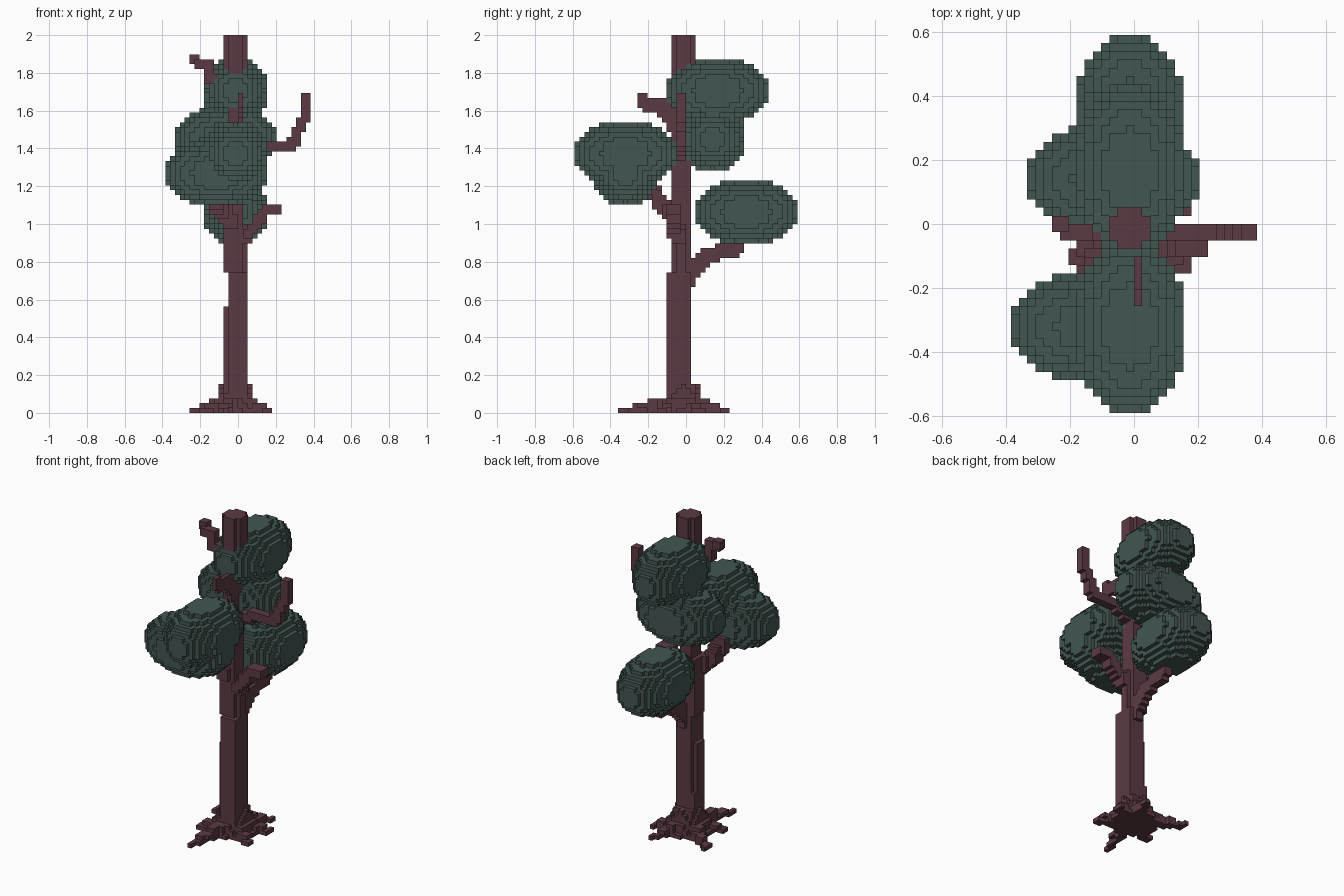
import bpy
import math
from mathutils import Vector

if "Cube" in bpy.data.objects:
    bpy.data.objects.remove(bpy.data.objects["Cube"])

V = 2 / 78  # edge length of one cube


def material(name, rgb):
    m = bpy.data.materials.new(name)
    m.diffuse_color = (*rgb, 1)
    m.use_nodes = True
    m.node_tree.nodes["Principled BSDF"].inputs["Base Color"].default_value = m.diffuse_color
    return m


BARK = material("dark_red_bark", (0.105, 0.042, 0.056))
LEAF = material("grey_green_leaf", (0.054, 0.093, 0.083))


def box(x0, x1, y0, y1, z0, z1):
    """Cells of an inclusive box."""
    return {(x, y, z) for x in range(x0, x1 + 1)
            for y in range(y0, y1 + 1) for z in range(z0, z1 + 1)}


def blob(center, half):
    """Cells of a cubed ellipsoid: centre cell and half-size in cells."""
    r = [h + 0.85 for h in half]
    cells = set()
    for x, y, z in box(-half[0], half[0], -half[1], half[1], -half[2], half[2]):
        if (x / r[0]) ** 2 + (y / r[1]) ** 2 + (z / r[2]) ** 2 <= 1:
            cells.add((x + center[0], y + center[1], z + center[2]))
    return cells


def limb(points, brush=(2, 2, 2)):
    """Cells swept along a polyline with a small box brush."""
    cells = set()
    for a, b in zip(points, points[1:]):
        a, b = Vector(a), Vector(b)
        n = int((b - a).length * 2) + 1
        for i in range(n + 1):
            p = a.lerp(b, i / n)
            lo = [math.floor(p[k] - (brush[k] - 1) / 2 + 0.5) for k in range(3)]
            cells |= box(lo[0], lo[0] + brush[0] - 1, lo[1], lo[1] + brush[1] - 1,
                         lo[2], lo[2] + brush[2] - 1)
    return {c for c in cells if c[2] >= 0}


parts = []  # (name, cells, material); earlier parts claim shared cells

# Foliage clumps
LONG_Y, LONG_X = (6, 10, 6), (10, 6, 6)
for name, c, h in [
    ("top_foliage", (-1, 6, 66), LONG_Y),
    ("upper_back_foliage", (-3, 5, 56), LONG_X),
    ("front_foliage", (-1, -13, 53), LONG_Y),
    ("front_left_foliage", (-5, -13, 49), LONG_X),
    ("low_back_foliage", (-1, 12, 41), LONG_Y),
]:
    parts.append((name, blob(c, h), LEAF))

# Trunk with stepped thickness and an eight-sided top
trunk = box(-2, 1, -4, 0, 0, 28) | box(-3, -3, -3, -1, 0, 21)
trunk |= box(-3, 0, -3, 0, 29, 42) | box(1, 1, -2, -1, 29, 38)
trunk |= box(-2, 0, -3, 0, 43, 70)
trunk |= box(-3, 1, -2, 0, 70, 77) | box(-2, 0, -3, 1, 70, 77)
parts.append(("trunk", trunk, BARK))

# Flared root base and spreading roots
roots = set()
for z, r in enumerate([5.2, 4.6, 4.2, 3.8, 3.4, 3.1]):
    roots |= {c for c in box(-7, 6, -8, 6, z, z)
              if math.hypot(c[0] + 1, c[1] + 1) <= r}
for x, y in [(-4, -14), (-10, 5), (3, 8), (6, -6), (-8, -5), (6, 2)]:
    for z, t in enumerate([1, 0.72, 0.48]):
        roots |= limb([(-1, -1, z), (-1 + (x + 1) * t, -1 + (y + 1) * t, z)],
                      (2 if z else 1, 2, 1))
roots = {c for c in roots if -10 <= c[0] <= 6 and -14 <= c[1] <= 8}
roots |= box(-3, -3, -2, 0, 0, 9)
parts.append(("roots", roots, BARK))

# Branches
parts += [
    ("right_branch", limb([(0, -1.5, 52), (5, -1.5, 54.5), (10.5, -1.5, 54.5),
                           (12, -1.5, 58), (13.5, -1.5, 61), (13.5, -1.5, 64.5)],
                          (2, 2, 2)), BARK),
    ("lower_right_branch", limb([(0.5, -2, 35), (3, -3, 38), (5, -3.5, 41),
                                 (7.5, -3.5, 41.5)], (2, 3, 2)), BARK),
    ("left_front_branch", limb([(-2, -3, 39), (-5, -5, 42), (-6, -8, 46)],
                               (3, 2, 3)), BARK),
    ("back_branch", limb([(-1, 0, 27), (-1, 2, 30), (-1, 4, 32), (-1, 10, 33.5),
                          (-1, 11, 36)], (2, 2, 3)), BARK),
    ("upper_front_branch", limb([(0, -2, 57), (0, -4, 61), (0, -6, 63),
                                 (0, -9.4, 63.5)], (1, 2, 3)), BARK),
    ("top_left_twig", limb([(-2, -1, 67), (-6.5, -1.5, 69), (-7, -1.5, 71),
                            (-8.5, -1.5, 71.5)], (2, 2, 2))
     | box(-10, -9, -1, 0, 72, 73), BARK),
]

# Each shared cell belongs to the first part that uses it
owner = {}
for name, cells, mat in parts:
    for c in cells:
        owner.setdefault(c, name)

# Outward-wound corner offsets for the six cube sides
SIDES = {
    (1, 0, 0): ((1, 0, 0), (1, 1, 0), (1, 1, 1), (1, 0, 1)),
    (-1, 0, 0): ((0, 0, 0), (0, 0, 1), (0, 1, 1), (0, 1, 0)),
    (0, 1, 0): ((0, 1, 0), (0, 1, 1), (1, 1, 1), (1, 1, 0)),
    (0, -1, 0): ((0, 0, 0), (1, 0, 0), (1, 0, 1), (0, 0, 1)),
    (0, 0, 1): ((0, 0, 1), (1, 0, 1), (1, 1, 1), (0, 1, 1)),
    (0, 0, -1): ((0, 0, 0), (0, 1, 0), (1, 1, 0), (1, 0, 0)),
}

# Build only the exposed cube sides of every part
for name, cells, mat in parts:
    index, faces = {}, []
    for c in sorted(cells):
        if owner[c] != name:
            continue
        for d, corners in SIDES.items():
            if tuple(c[k] + d[k] for k in range(3)) in owner:
                continue
            faces.append([index.setdefault(tuple(c[k] + o[k] for k in range(3)),
                                           len(index)) for o in corners])
    mesh = bpy.data.meshes.new(name)
    mesh.from_pydata([(x * V, y * V, z * V) for x, y, z in index], [], faces)
    mesh.materials.append(mat)
    bpy.context.collection.objects.link(bpy.data.objects.new(name, mesh))
